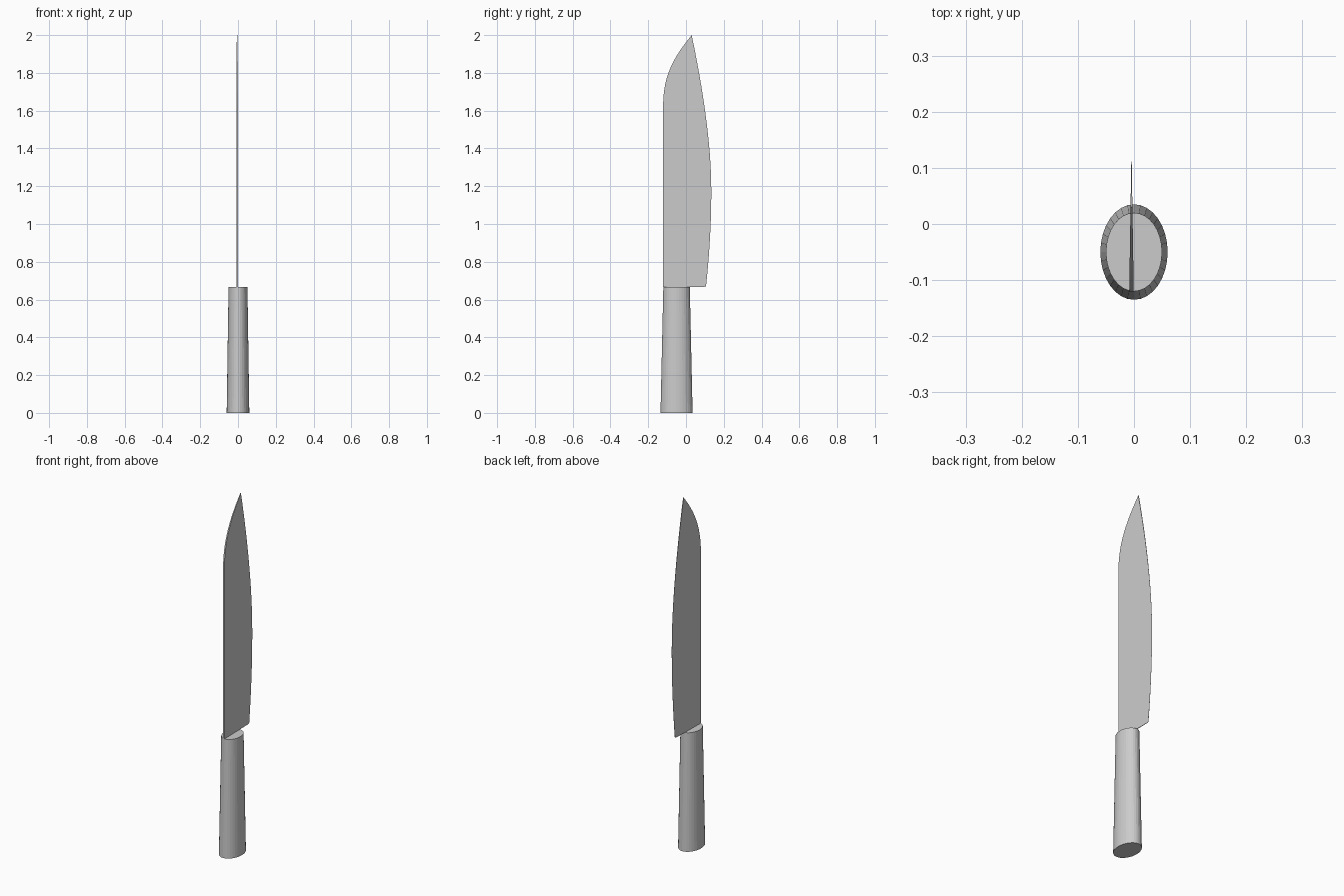
import bpy, bmesh, math

cube = bpy.data.objects.get("Cube")
if cube:
    bpy.data.objects.remove(cube, do_unlink=True)

grey = bpy.data.materials.new("plain_grey")
grey.use_nodes = True
colour = (0.6, 0.6, 0.6, 1)
grey.diffuse_color = colour
grey.node_tree.nodes["Principled BSDF"].inputs["Base Color"].default_value = colour


def finish(bm, name):
    bmesh.ops.recalc_face_normals(bm, faces=bm.faces)
    mesh = bpy.data.meshes.new(name)
    bm.to_mesh(mesh)
    bm.free()
    mesh.materials.append(grey)
    obj = bpy.data.objects.new(name, mesh)
    bpy.context.collection.objects.link(obj)
    return obj


def loft(bm, a, b):
    """Close two matching outlines into a solid."""
    n = len(a)
    bm.faces.new(a)
    bm.faces.new(b[::-1])
    for i in range(n):
        j = (i + 1) % n
        bm.faces.new((a[i], b[i], b[j], a[j]))


def bezier(p0, p1, p2, p3, steps):
    """Points along a cubic curve, leaving out the last one."""
    pts = []
    for i in range(steps):
        t = i / steps
        u = 1 - t
        pts.append(tuple(u**3 * a + 3 * u * u * t * b + 3 * u * t * t * c + t**3 * d
                         for a, b, c, d in zip(p0, p1, p2, p3)))
    return pts


# Handle: tapering oval grip
HANDLE_TOP = 0.667
SIDES = 32


def oval(bm, rx, ry, z):
    angles = [2 * math.pi * i / SIDES for i in range(SIDES)]
    return [bm.verts.new((rx * math.cos(t), -0.05 + ry * math.sin(t), z)) for t in angles]


bm = bmesh.new()
loft(bm, oval(bm, 0.06, 0.085, 0), oval(bm, 0.05, 0.07, HANDLE_TOP))
finish(bm, "handle")

# Blade: straight spine curving to the tip, bowed cutting edge, wedge section
SPINE, EDGE, TIP = -0.121, 0.135, (0.03, 2.0)
heel = (0.106, HANDLE_TOP + 0.003)
outline = [(SPINE, HANDLE_TOP)]
outline += bezier((SPINE, 1.63), (SPINE, 1.79), (-0.06, 1.89), TIP, 12)
outline += bezier(TIP, (0.085, 1.74), (0.135, 1.43), (0.134, 1.17), 12)
outline += bezier((0.134, 1.17), (0.134, 1.0), (0.123, 0.83), heel, 8)
outline += [heel, (0.095, HANDLE_TOP)]

bm = bmesh.new()
sides = []
for s in (-1, 1):
    sides.append([bm.verts.new((-0.0045 + s * 0.004 * (EDGE + 0.002 - y) / (EDGE - SPINE), y, z))
                  for y, z in outline])
loft(bm, *sides)
finish(bm, "blade")
